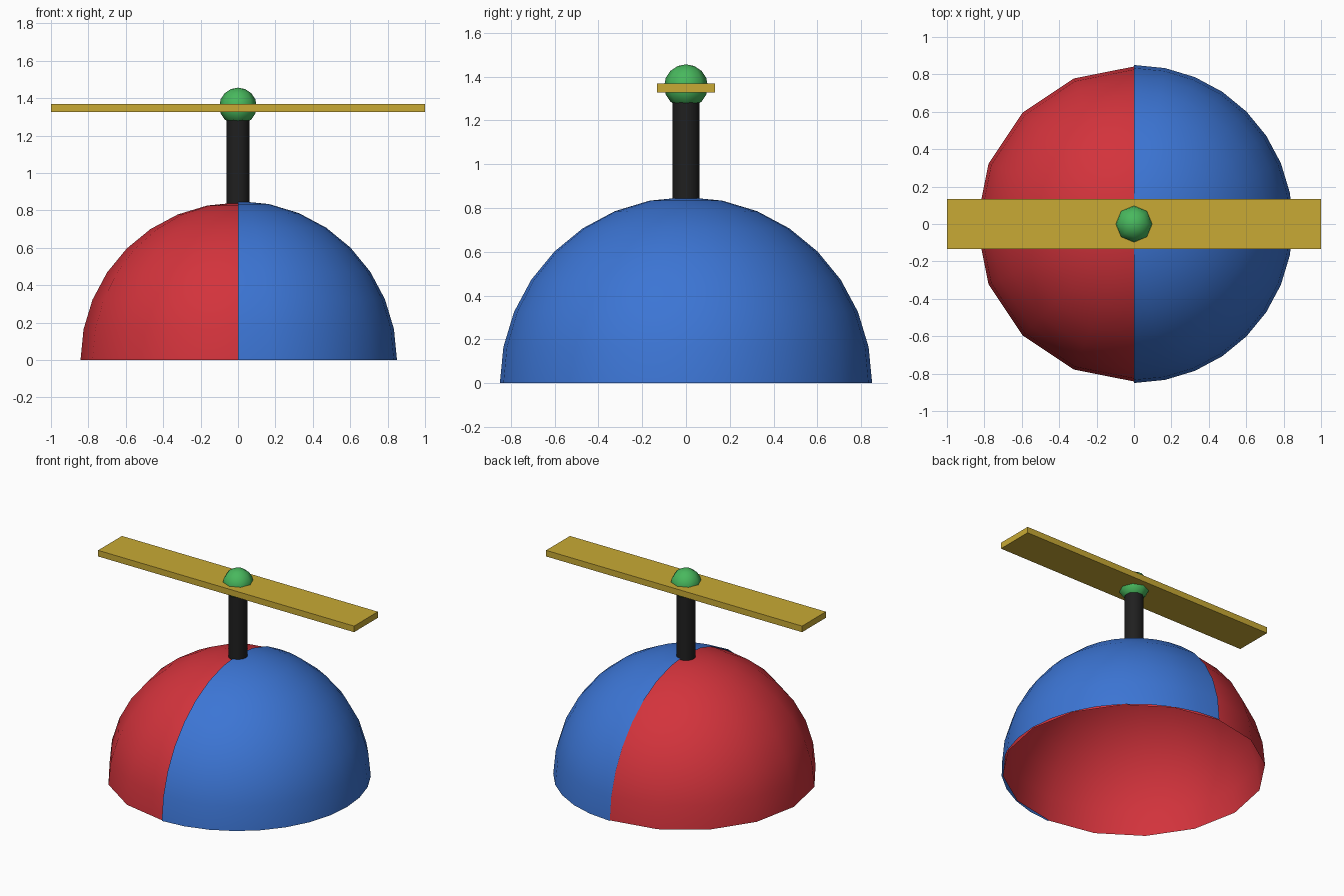
import bpy, bmesh
from mathutils import Matrix, Vector

cube = bpy.data.objects.get("Cube")
if cube:
    bpy.data.objects.remove(cube, do_unlink=True)


def material(name, r, g, b):
    mat = bpy.data.materials.new(name)
    mat.use_nodes = True
    mat.diffuse_color = (r, g, b, 1)
    mat.node_tree.nodes["Principled BSDF"].inputs["Base Color"].default_value = (r, g, b, 1)
    return mat


red = material("red", 0.65, 0.033, 0.045)
blue = material("blue", 0.045, 0.178, 0.66)
gold = material("gold", 0.58, 0.4, 0.035)
green = material("green", 0.065, 0.48, 0.11)
black = material("black", 0.014, 0.014, 0.014)


def finish(bm, name, mat, smooth=None):
    mesh = bpy.data.meshes.new(name)
    bm.to_mesh(mesh)
    bm.free()
    mesh.materials.append(mat)
    obj = bpy.data.objects.new(name, mesh)
    bpy.context.collection.objects.link(obj)
    if smooth:
        bpy.ops.object.select_all(action='DESELECT')
        obj.select_set(True)
        bpy.context.view_layer.objects.active = obj
        bpy.ops.object.shade_smooth_by_angle(angle=smooth)
    return obj


def sphere(name, mat, radius, sides, rings, height=0, cuts=()):
    """Sphere, keeping only the side of each cut that its axis points to."""
    bm = bmesh.new()
    bmesh.ops.create_uvsphere(bm, u_segments=sides, v_segments=rings, radius=radius,
                              matrix=Matrix.Translation((0, 0, height)))
    for axis in cuts:
        away = [f for f in bm.faces if f.calc_center_median().dot(axis) < 0]
        bmesh.ops.delete(bm, geom=away, context='FACES')
    return finish(bm, name, mat, smooth=1.0)


# Open dome with a slightly larger half shell over its left side
up, left = Vector((0, 0, 1)), Vector((1, 0, 0))
sphere("cap_dome", red, 0.842, 16, 16, cuts=[up])
sphere("cap_left_panel", blue, 0.85, 32, 16, cuts=[up, left])

# Post from the crown to the hub
bottom, top = 0.83, 1.3
bm = bmesh.new()
bmesh.ops.create_cone(bm, cap_ends=True, segments=16, radius1=0.061, radius2=0.061,
                      depth=top - bottom,
                      matrix=Matrix.Translation((0, 0, (bottom + top) / 2)))
finish(bm, "post", black, smooth=0.6)

# Flat propeller blade
bm = bmesh.new()
bmesh.ops.create_cube(bm, size=1, matrix=Matrix.Translation((0, 0, 1.348))
                      @ Matrix.Diagonal((2, 0.266, 0.043, 1)))
finish(bm, "propeller_blade", gold)

# Low-poly hub ball
sphere("propeller_hub", green, 0.1, 8, 8, height=1.356)
